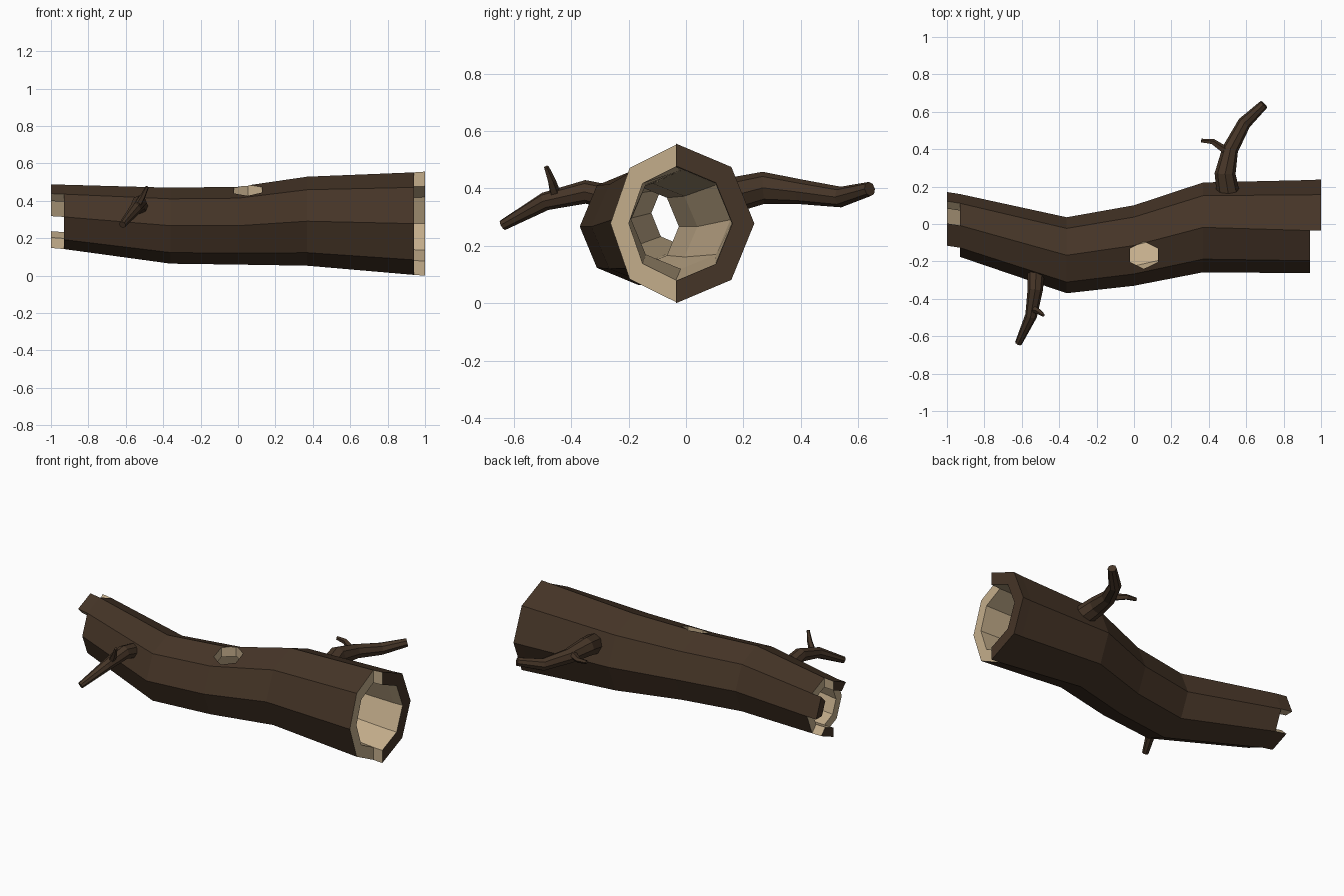
import bpy, bmesh
from math import sin, cos, pi, radians
from mathutils import Vector

if "Cube" in bpy.data.objects:
    bpy.data.objects.remove(bpy.data.objects["Cube"])


def material(name, rgb):
    m = bpy.data.materials.new(name)
    m.diffuse_color = (*rgb, 1)
    m.use_nodes = True
    m.node_tree.nodes["Principled BSDF"].inputs["Base Color"].default_value = m.diffuse_color
    return m


BARK = material("bark", (0.06, 0.035, 0.02))
WOOD = material("bare_wood", (0.55, 0.42, 0.26))


def make_object(name, bm):
    bmesh.ops.recalc_face_normals(bm, faces=bm.faces)
    me = bpy.data.meshes.new(name)
    bm.to_mesh(me)
    bm.free()
    me.materials.append(BARK)
    me.materials.append(WOOD)
    ob = bpy.data.objects.new(name, me)
    bpy.context.collection.objects.link(ob)
    return ob


# Hollow trunk: x, centre y, centre z, front radius, back radius, height radius, bore ratio
RINGS = [
    (-1.0, 0.003, 0.318, 0.168, 0.168, 0.17, 0.67),
    (-0.93, -0.008, 0.314, 0.168, 0.168, 0.172, 0.67),
    (-0.36, -0.167, 0.267, 0.203, 0.203, 0.203, 0.70),
    (0.0, -0.115, 0.267, 0.215, 0.215, 0.208, 0.72),
    (0.37, -0.018, 0.291, 0.24, 0.24, 0.238, 0.72),
    (0.94, -0.035, 0.278, 0.228, 0.27, 0.274, 0.72),
    (1.0, -0.035, 0.278, 0.228, 0.273, 0.278, 0.72),
]
SIDES = 8
LAST = len(RINGS) - 2
# staves that stick out past the broken ends
TIPS = {0: {0, 2, 6}, LAST: {0, 1, 6, 7}}


def solid(i, s):
    if i < 0 or i > LAST:
        return False
    return s % SIDES in TIPS.get(i, range(SIDES))


bm = bmesh.new()
grid = {}
for i, (x, cy, cz, rf, rb, rz, bore) in enumerate(RINGS):
    for s in range(SIDES):
        a = 2 * pi * s / SIDES
        ry = rb if cos(a) > 0 else rf
        for layer, k in (("out", 1), ("in", bore)):
            grid[i, s, layer] = bm.verts.new((x, cy + k * ry * cos(a), cz + k * rz * sin(a)))


def quad(keys, mat):
    f = bm.faces.new([grid[i, s % SIDES, l] for i, s, l in keys])
    f.material_index = mat


for i in range(LAST + 1):
    for s in range(SIDES):
        if not solid(i, s):
            continue
        for layer, mat in (("out", 0), ("in", 1)):
            quad([(i, s, layer), (i + 1, s, layer), (i + 1, s + 1, layer), (i, s + 1, layer)], mat)
        # end grain: bark coloured on the tips, pale in the recesses
        for j, nxt in ((i, i - 1), (i + 1, i + 1)):
            if not solid(nxt, s):
                quad([(j, s, "out"), (j, s + 1, "out"), (j, s + 1, "in"), (j, s, "in")],
                     0 if i in TIPS else 1)
        # torn sides of the tips
        for t, nb in ((s, s - 1), (s + 1, s + 1)):
            if not solid(i, nb):
                quad([(i, t, "out"), (i + 1, t, "out"), (i + 1, t, "in"), (i, t, "in")], 1)
bmesh.ops.delete(bm, geom=[v for v in bm.verts if not v.link_faces], context='VERTS')
trunk = make_object("hollow_trunk", bm)

# Hexagonal knot hole through the top wall
bm = bmesh.new()
loops = [[bm.verts.new((0.053 + 0.086 * cos(radians(30 + 60 * k)),
                        -0.167 + 0.073 * sin(radians(30 + 60 * k)), z)) for k in range(6)]
         for z in (0.3, 0.6)]
for lp in loops:
    bm.faces.new(lp)
for k in range(6):
    n = (k + 1) % 6
    bm.faces.new((loops[0][k], loops[0][n], loops[1][n], loops[1][k]))
for f in bm.faces:
    f.material_index = 1
cutter = make_object("knot_cutter", bm)
cutter.hide_render = True
mod = trunk.modifiers.new("knot_hole", 'BOOLEAN')
mod.operation = 'DIFFERENCE'
mod.solver = 'EXACT'
mod.object = cutter
bpy.context.view_layer.update()
trunk.data = bpy.data.meshes.new_from_object(
    trunk.evaluated_get(bpy.context.evaluated_depsgraph_get()))
trunk.modifiers.clear()
bpy.data.objects.remove(cutter)


# Branches: faceted tapering tubes along a path of (x, y, z, radius)
def branch(name, path, sides):
    bm = bmesh.new()
    pts = [Vector(p[:3]) for p in path]
    rings = []
    for i, p in enumerate(pts):
        d = pts[min(i + 1, len(pts) - 1)] - pts[max(i - 1, 0)]
        side = d.cross(Vector((0, 0, 1))).normalized()
        up = side.cross(d).normalized()
        r = path[i][3]
        rings.append([bm.verts.new(p + r * (cos(2 * pi * k / sides) * side + sin(2 * pi * k / sides) * up))
                      for k in range(sides)])
    for a, b in zip(rings, rings[1:]):
        for k in range(sides):
            n = (k + 1) % sides
            bm.faces.new((a[k], a[n], b[n], b[k]))
    bm.faces.new(rings[0])
    bm.faces.new(rings[-1])
    return make_object(name, bm)


branch("back_branch", [(0.505, 0.155, 0.375, 0.062), (0.487, 0.27, 0.402, 0.056),
                       (0.515, 0.40, 0.388, 0.043), (0.59, 0.54, 0.37, 0.036),
                       (0.695, 0.64, 0.398, 0.025)], 8)
branch("back_twig", [(0.50, 0.385, 0.40, 0.024), (0.42, 0.44, 0.405, 0.016),
                     (0.36, 0.445, 0.41, 0.011)], 5)
branch("front_branch", [(-0.522, -0.235, 0.36, 0.046), (-0.528, -0.35, 0.388, 0.041),
                        (-0.55, -0.49, 0.355, 0.032), (-0.618, -0.638, 0.272, 0.019)], 8)
branch("front_twig", [(-0.535, -0.455, 0.38, 0.02), (-0.508, -0.468, 0.425, 0.015),
                      (-0.485, -0.487, 0.475, 0.009)], 5)
